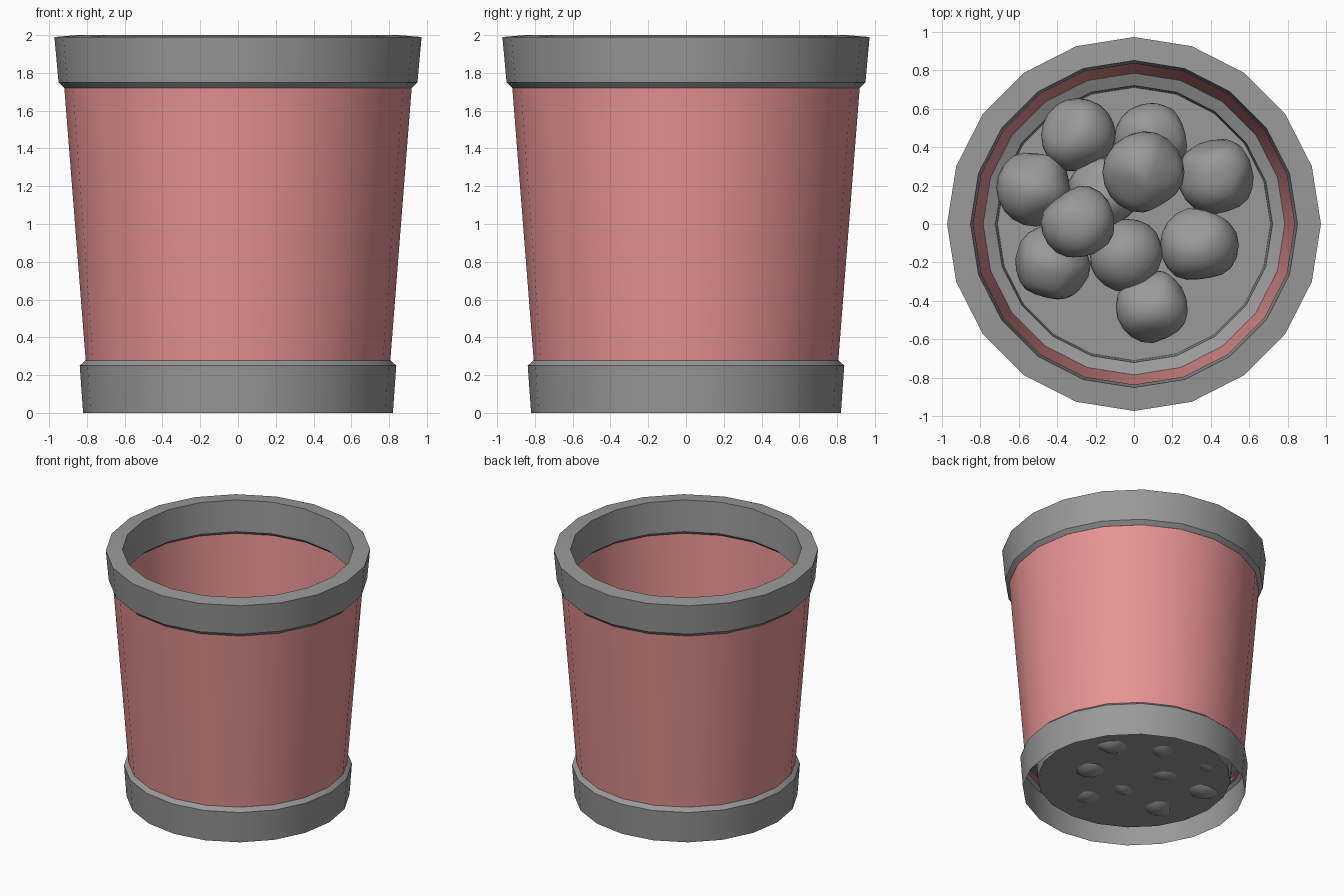
import bpy, bmesh, math, random
from mathutils import Vector, noise

SIDES = 20
random.seed(4)

cube = bpy.data.objects.get("Cube")
if cube:
    bpy.data.objects.remove(cube, do_unlink=True)


def make_material(name, color):
    mat = bpy.data.materials.new(name)
    mat.use_nodes = True
    mat.diffuse_color = color
    mat.node_tree.nodes["Principled BSDF"].inputs["Base Color"].default_value = color
    return mat


grey = make_material("grey", (0.32, 0.32, 0.32, 1))
red = make_material("soft_red", (0.8, 0.29, 0.29, 1))


def finish(name, bm, mat, angle):
    mesh = bpy.data.meshes.new(name)
    bm.to_mesh(mesh)
    bm.free()
    mesh.materials.append(mat)
    obj = bpy.data.objects.new(name, mesh)
    bpy.context.collection.objects.link(obj)
    bpy.ops.object.select_all(action='DESELECT')
    obj.select_set(True)
    bpy.context.view_layer.objects.active = obj
    bpy.ops.object.shade_smooth_by_angle(angle=math.radians(angle))
    return obj


def lathe(name, profile, mat, closed=True):
    """Turn a (radius, height) profile about z; it runs up outside, down inside."""
    bm = bmesh.new()
    rings = []
    for r, z in profile:
        rings.append([bm.verts.new((r * math.sin(-math.tau * i / SIDES),
                                    r * math.cos(math.tau * i / SIDES), z))
                      for i in range(SIDES)])
    pairs = list(zip(rings, rings[1:]))
    if closed:
        pairs.append((rings[-1], rings[0]))
    for a, b in pairs:
        for i in range(SIDES):
            j = (i + 1) % SIDES
            bm.faces.new((a[i], a[j], b[j], b[i]))
    return finish(name, bm, mat, 25)


# Tapered wall
lathe("bucket_wall", [(0.805, 0.26), (0.921, 1.74), (0.89, 1.74), (0.783, 0.26)], red)

# Thick top rim with chamfered lower edges
lathe("top_rim", [(0.92, 1.72), (0.95, 1.75), (0.972, 1.99), (0.85, 2.0),
                  (0.835, 1.75), (0.87, 1.72)], grey)

# Base band, hollow underneath
lathe("base_band", [(0.82, 0), (0.838, 0.25), (0.805, 0.28), (0.785, 0.28),
                    (0.72, 0.25), (0.71, 0.09)], grey, closed=False)

# Floor disc
FLOOR = 0.09
bm = bmesh.new()
bm.faces.new([bm.verts.new((0.71 * math.sin(-math.tau * i / SIDES),
                            0.71 * math.cos(math.tau * i / SIDES), FLOOR))
              for i in range(SIDES)])
finish("floor", bm, grey, 25)


def stone(name, x, y, z, radius):
    """Rounded lump: a sphere flattened by random cutting planes."""
    bm = bmesh.new()
    bmesh.ops.create_icosphere(bm, subdivisions=3, radius=radius)
    for _ in range(11):
        n = Vector([random.gauss(0, 1) for _ in range(3)]).normalized()
        limit = radius * random.uniform(0.78, 0.92)
        for v in bm.verts:
            over = v.co.dot(n) - limit
            if over > 0:
                v.co -= n * over * 0.9
    bmesh.ops.smooth_vert(bm, verts=bm.verts, factor=0.5,
                          use_axis_x=True, use_axis_y=True, use_axis_z=True)
    bmesh.ops.translate(bm, verts=bm.verts, vec=(x, y, z))
    finish(name, bm, grey, 60)


# Stones: bottom layer, then two resting on top
low = FLOOR + 0.17
stones = [(-0.29, 0.46, low, 0.2), (0.09, 0.44, low, 0.2), (-0.51, 0.19, low, 0.21),
          (0.43, 0.25, low, 0.21), (-0.43, -0.21, low, 0.21), (-0.04, -0.16, low, 0.2),
          (0.34, -0.11, low, 0.21), (0.1, -0.43, low, 0.2), (-0.16, 0.16, low, 0.2),
          (0.05, 0.27, low + 0.25, 0.22), (-0.29, 0.01, low + 0.25, 0.2)]
for i, s in enumerate(stones):
    stone(f"stone_{i + 1}", *s)
